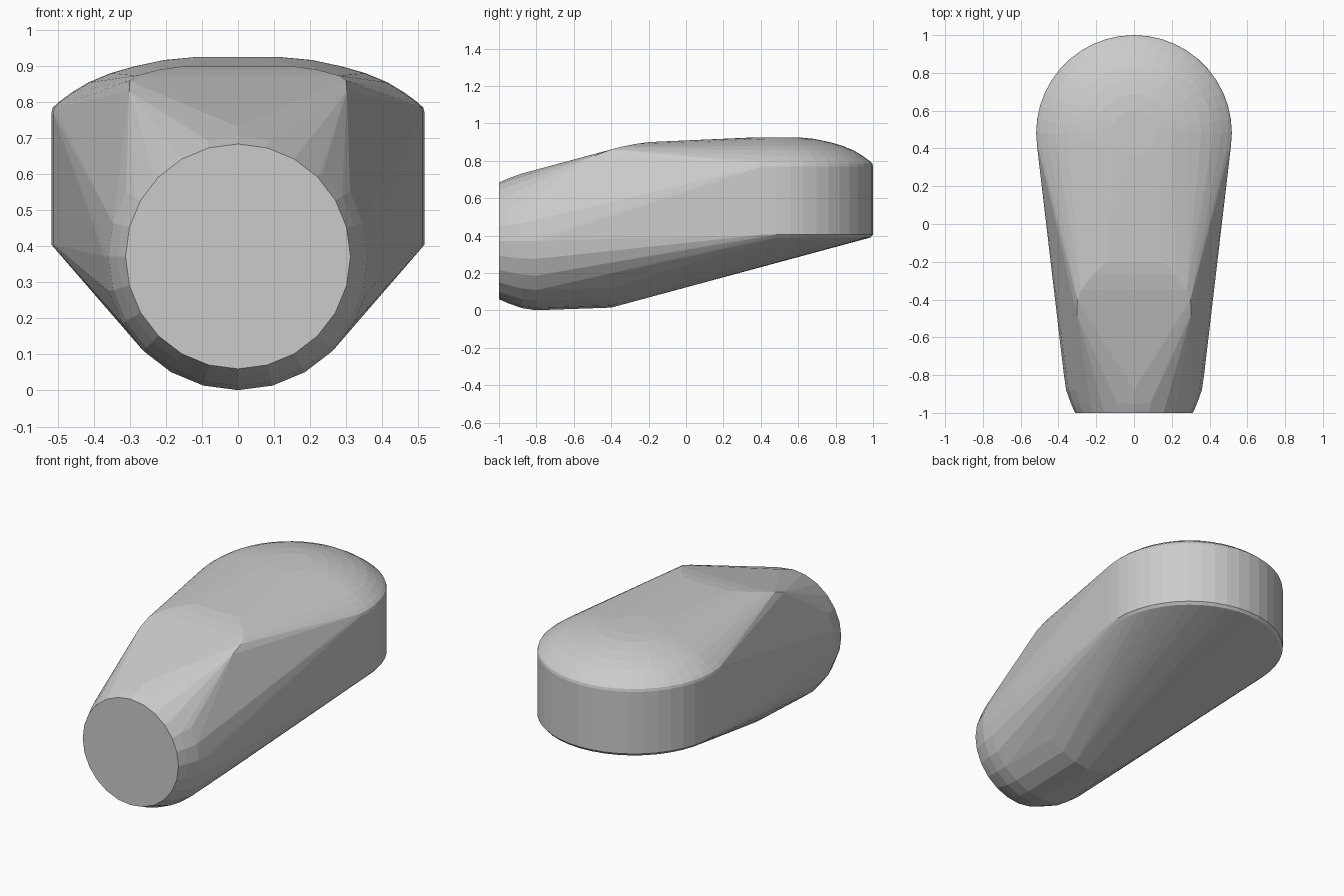
import bpy, bmesh
from math import sin, cos, tau

if "Cube" in bpy.data.objects:
    bpy.data.objects.remove(bpy.data.objects["Cube"])

bm = bmesh.new()


def front_ring(y, z, r, n=24):
    """Upright ring facing the front."""
    for i in range(n):
        a = tau * i / n
        bm.verts.new((r * sin(a), y, z + r * cos(a)))


def head_ring(z, r, n=44, y=0.482):
    """Level ring around the rounded back end."""
    for i in range(n):
        a = tau * i / n
        bm.verts.new((r * sin(a), y + r * cos(a), z))


# Narrow end: flat disc with a rounded rim
for y, z, r in [(-1, 0.372, 0.312), (-0.95, 0.372, 0.334), (-0.88, 0.372, 0.359), (-0.8, 0.372, 0.371),
                (-0.4, 0.372, 0.357)]:
    front_ring(y, z, r)

# Wide end: straight wall with a low dome
for z, r in [(0.39, 0.505), (0.405, 0.518), (0.77, 0.518), (0.785, 0.514),
             (0.80, 0.498), (0.828, 0.46), (0.855, 0.415), (0.88, 0.355),
             (0.90, 0.285), (0.917, 0.205), (0.925, 0.12)]:
    head_ring(z, r)

# Shoulder crease where the top slopes down to the narrow end
for x, y, z in [(0.15, -0.2, 0.9), (0.22, -0.27, 0.89), (0.28, -0.35, 0.874),
                (0.3, -0.4, 0.86), (0.302, -0.48, 0.83)]:
    for s in (-1, 1):
        bm.verts.new((s * x, y, z))

# Wrap a tight skin around all the sections
res = bmesh.ops.convex_hull(bm, input=bm.verts)
bmesh.ops.delete(bm, geom=[v for v in bm.verts if not v.link_faces], context='VERTS')
bmesh.ops.dissolve_limit(bm, angle_limit=0.01, verts=bm.verts, edges=bm.edges)
bmesh.ops.recalc_face_normals(bm, faces=bm.faces)

mesh = bpy.data.meshes.new("rounded_body")
bm.to_mesh(mesh)
bm.free()
body = bpy.data.objects.new("rounded_body", mesh)
bpy.context.collection.objects.link(body)
